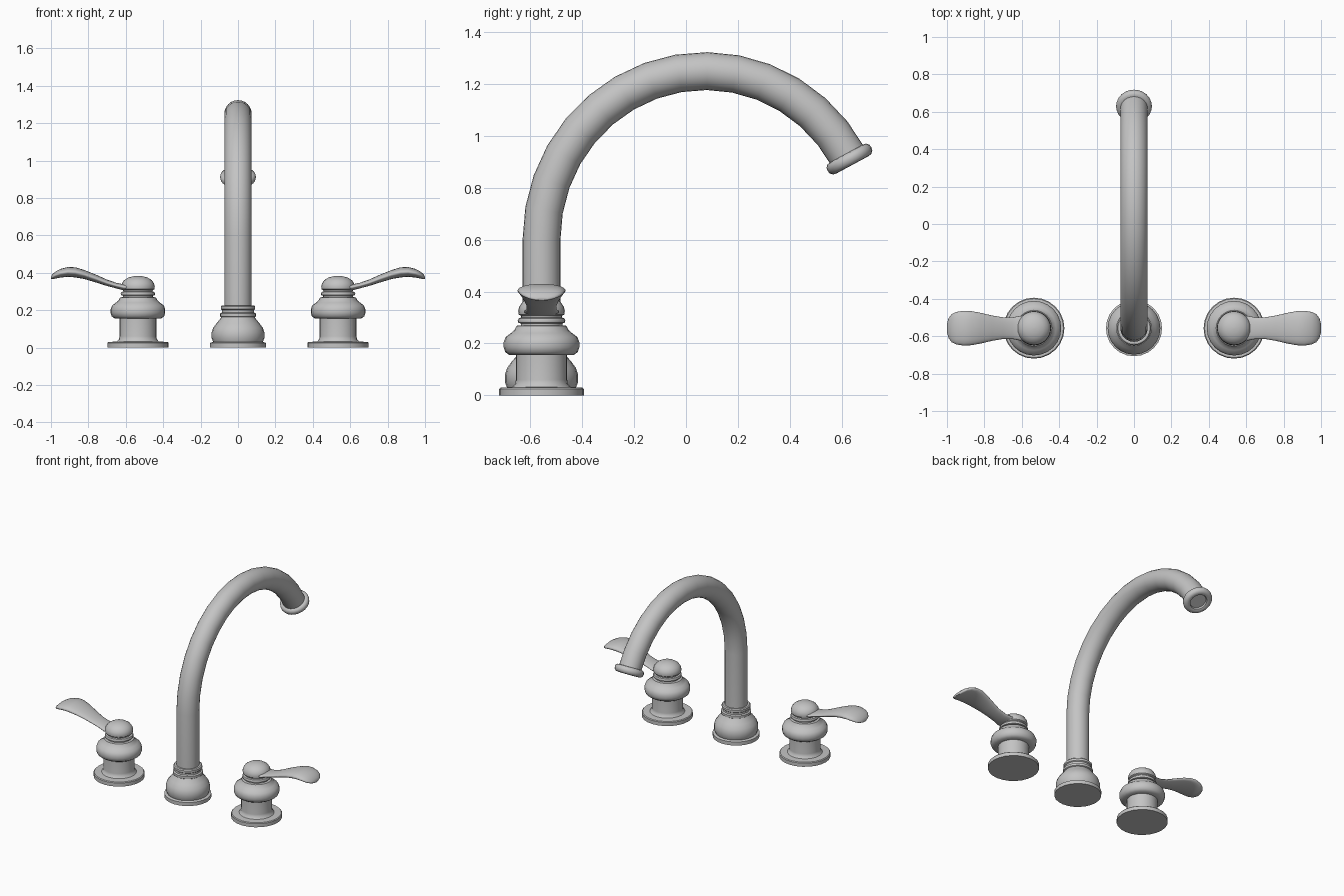
import bpy, bmesh, math
from mathutils import Vector, Matrix

if "Cube" in bpy.data.objects:
    bpy.data.objects.remove(bpy.data.objects["Cube"])

metal = bpy.data.materials.new("satin_grey_metal")
metal.use_nodes = True
GREY = (0.55, 0.55, 0.55, 1)
metal.diffuse_color = GREY
metal.node_tree.nodes["Principled BSDF"].inputs["Base Color"].default_value = GREY

SIDES = 24
ROW_Y = -0.557      # line on which the three fittings stand
HANDLE_X = 0.535
TUBE_R = 0.073


def loft(name, rings, angle=40):
    """Skin a list of equal-length point rings and cap both ends."""
    bm = bmesh.new()
    loops = [[bm.verts.new(p) for p in ring] for ring in rings]
    n = len(loops[0])
    for a, b in zip(loops, loops[1:]):
        for i in range(n):
            j = (i + 1) % n
            bm.faces.new((a[i], a[j], b[j], b[i]))
    bm.faces.new(loops[0][::-1])
    bm.faces.new(loops[-1])
    bmesh.ops.recalc_face_normals(bm, faces=bm.faces)
    mesh = bpy.data.meshes.new(name)
    bm.to_mesh(mesh)
    bm.free()
    mesh.materials.append(metal)
    obj = bpy.data.objects.new(name, mesh)
    bpy.context.collection.objects.link(obj)
    bpy.ops.object.select_all(action='DESELECT')
    obj.select_set(True)
    bpy.context.view_layer.objects.active = obj
    bpy.ops.object.shade_smooth_by_angle(angle=math.radians(angle))
    return obj


def oval(center, u, v):
    """Ring of points around center spanned by half-axes u and v."""
    steps = [2 * math.pi * i / SIDES for i in range(SIDES)]
    return [center + u * math.cos(t) + v * math.sin(t) for t in steps]


def lathe(name, profile, matrix):
    """Turn (radius, height) pairs about the local z axis."""
    rings = [[matrix @ p for p in oval(Vector((0, 0, h)), Vector((r, 0, 0)), Vector((0, r, 0)))]
             for r, h in profile]
    return loft(name, rings)


# Turned profiles
spout_base = [(.15, 0), (.15, .025), (.133, .03), (.141, .05), (.141, .08), (.133, .105),
              (.115, .13), (.1, .147), (.09, .162), (.096, .166), (.096, .182), (.086, .187),
              (.086, .2), (.092, .205), (.092, .22), (.086, .226), (.07, .226)]
handle_body = [(.163, 0), (.163, .025), (.158, .03), (.112, .032), (.101, .045), (.099, .06),
               (.099, .155), (.125, .156), (.14, .167), (.146, .185), (.146, .205), (.138, .225),
               (.118, .24), (.104, .252), (.096, .268), (.08, .27), (.08, .277), (.09, .28),
               (.092, .288), (.088, .297), (.078, .3), (.08, .307), (.088, .312), (.09, .325),
               (.086, .342), (.074, .36), (.052, .374), (.026, .381), (.004, .383)]

# Spout base and gooseneck: straight riser, then an elliptical arc
lathe("spout_base", spout_base, Matrix.Translation((0, ROW_Y, 0)))
ARC_Y, ARC_Z, ARC_A, ARC_B = 0.075, 0.6, 0.632, 0.65
SEGMENTS = 15
END = math.radians(29)
path = [(Vector((0, ROW_Y, .2)), Vector((0, 0, 1)))]
for i in range(SEGMENTS + 1):
    t = math.pi + (END - math.pi) * i / SEGMENTS
    point = Vector((0, ARC_Y + ARC_A * math.cos(t), ARC_Z + ARC_B * math.sin(t)))
    path.append((point, Vector((0, ARC_A * math.sin(t), -ARC_B * math.cos(t))).normalized()))
side = Vector((1, 0, 0))
loft("spout_neck", [oval(p, side * TUBE_R, d.cross(side) * TUBE_R) for p, d in path])

# Rounded nozzle collar with a shallow outlet
tip, aim = path[-1]
collar = [(.07, -.02), (.085, -.017), (.094, -.007), (.096, .005), (.093, .018),
          (.083, .028), (.068, .03), (.056, .026), (.053, .014)]
frame = Matrix.Translation(tip) @ aim.to_track_quat('Z', 'Y').to_matrix().to_4x4()
lathe("spout_nozzle", collar, frame)

# Lever stations: distance outward, centre height, half width, half thickness
stations = [(.54, .325, .07, .022), (.61, .322, .066, .016), (.65, .331, .058, .015),
            (.7, .346, .058, .017), (.76, .369, .068, .021), (.82, .39, .082, .024),
            (.87, .402, .091, .027), (.91, .404, .093, .026), (.95, .397, .087, .023),
            (.975, .388, .075, .019), (.992, .378, .052, .013), (1.0, .372, .022, .006)]

# Mirrored handles
for label, s in (("left", 1), ("right", -1)):
    lathe(label + "_handle_body", handle_body, Matrix.Translation((s * HANDLE_X, ROW_Y, 0)))
    rings = [oval(Vector((s * x, ROW_Y, z)), Vector((0, w, 0)), Vector((0, 0, h)))
             for x, z, w, h in stations]
    loft(label + "_lever", rings, 60)
